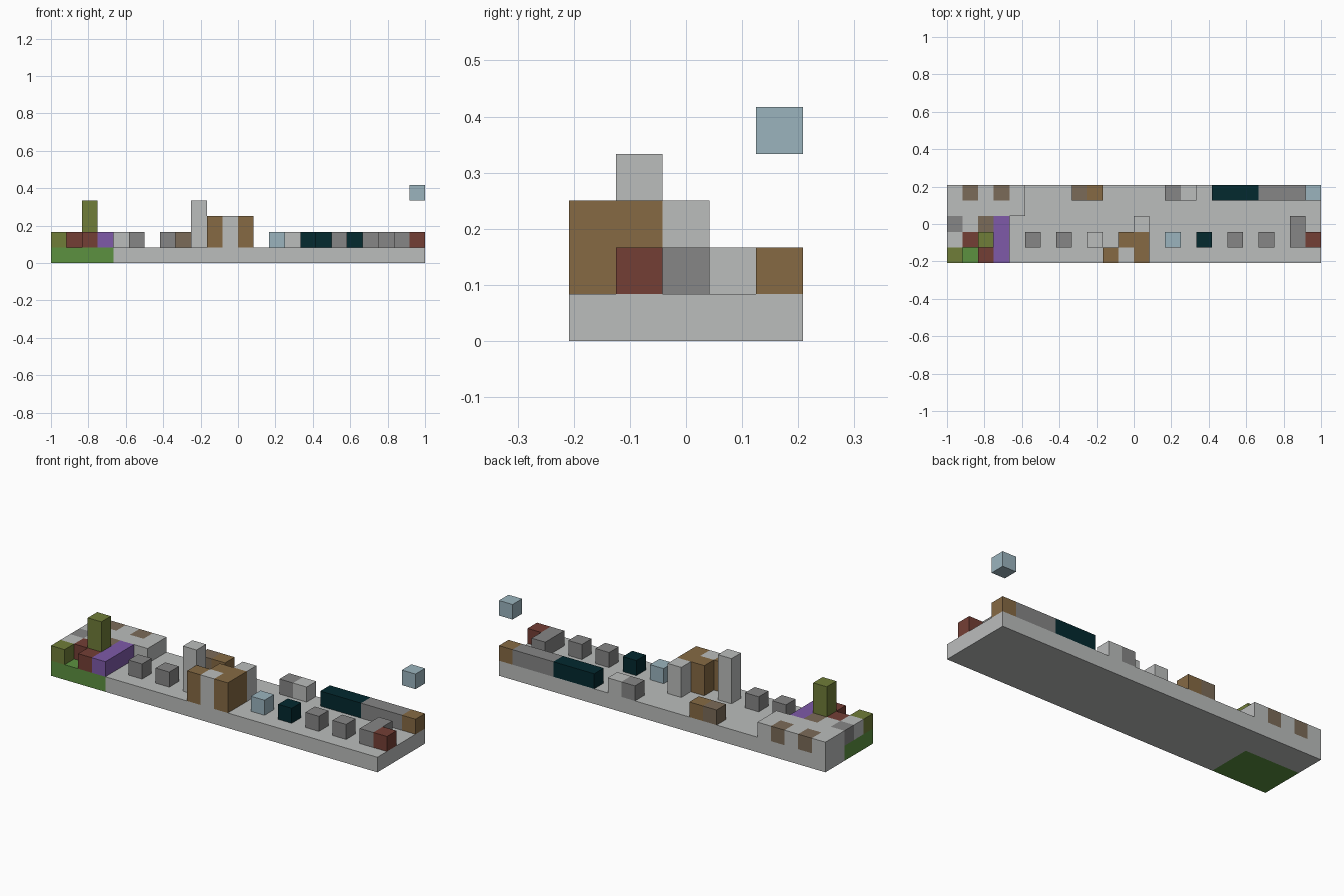
import bpy
import bmesh

cube = bpy.data.objects.get("Cube")
if cube:
    bpy.data.objects.remove(cube, do_unlink=True)

U = 1 / 12          # edge of one block
NX, NY = 24, 5      # blocks along the length and depth


def linear(code):
    """Linear colour from a hex string."""
    out = []
    for i in (0, 2, 4):
        c = int(code[i:i + 2], 16) / 255
        out.append(c / 12.92 if c <= 0.04045 else ((c + 0.055) / 1.055) ** 2.4)
    return (*out, 1)


def material(name, code):
    mat = bpy.data.materials.new(name)
    mat.use_nodes = True
    mat.diffuse_color = linear(code)
    mat.node_tree.nodes["Principled BSDF"].inputs["Base Color"].default_value = linear(code)
    return mat


pale = material("pale grey", "bbbdbc")
grey = material("mid grey", "868686")
brown = material("wood brown", "866a44")
taupe = material("dull brown", "7b6b58")
red = material("brick red", "743f35")
green = material("grass green", "5c9140")
olive = material("leaf olive", "707d38")
purple = material("purple", "7e5aa9")
teal = material("dark teal", "03292f")
blue = material("pale blue", "9bb4be")


def blocks(name, mat, *runs):
    """One object from runs of blocks: (x, y, z, width, depth, height) in block units."""
    bm = bmesh.new()
    for run in runs:
        x, y, z, w, d, h = (*run, 1, 1, 1)[:6] if len(run) == 3 else run
        made = bmesh.ops.create_cube(bm, size=1)["verts"]
        bmesh.ops.scale(bm, verts=made, vec=(w * U, d * U, h * U))
        bmesh.ops.translate(bm, verts=made, vec=(
            (x + w / 2 - NX / 2) * U, (y + d / 2 - NY / 2) * U, (z + h / 2) * U))
    mesh = bpy.data.meshes.new(name)
    bm.to_mesh(mesh)
    bm.free()
    mesh.materials.append(mat)
    obj = bpy.data.objects.new(name, mesh)
    bpy.context.collection.objects.link(obj)
    return obj


# Ground layer, with a grass corner
blocks("base", pale, (4, 0, 0, 20, 5, 1), (0, 3, 0, 4, 2, 1))
blocks("grass", green, (0, 0, 0, 4, 3, 1))

# Raised terrace at the right rear, with coloured blocks set in it
blocks("terrace", pale, (0, 3, 1, 5, 1, 1), (0, 4, 1), (2, 4, 1), (4, 4, 1), (1, 2, 1), (0, 1, 1))
for i, (x, y) in enumerate([(1, 4), (3, 4), (2, 2)]):
    blocks(f"terrace_inset_{i}", taupe, (x, y, 1))
blocks("terrace_stone", grey, (0, 2, 1))

# Garden blocks
blocks("bush", olive, (0, 0, 1))
blocks("tree_column", olive, (2, 1, 1, 1, 1, 3))
blocks("brick_blocks", red, (1, 1, 1), (2, 0, 1))
blocks("purple_bench", purple, (3, 0, 1, 1, 3, 1))

# Central group of columns
blocks("pale_tower", pale, (9, 1, 1, 1, 1, 3))
blocks("wood_columns", brown, (10, 0, 1, 1, 1, 2), (11, 1, 1, 1, 1, 2), (12, 0, 1, 1, 2, 2))
blocks("pale_columns", pale, (11, 0, 1, 1, 1, 2), (12, 2, 1, 1, 1, 2))

# Row of single blocks along the middle
for x, mat in [(5, grey), (7, grey), (14, blue), (16, teal), (18, grey), (20, grey)]:
    blocks(f"row_block_{x}", mat, (x, 1, 1))
blocks("end_stone", grey, (22, 1, 1, 1, 2, 1))
blocks("end_brick", red, (23, 1, 1))

# Rear edge
blocks("rear_dull_block", taupe, (8, 4, 1))
blocks("rear_wood_block", brown, (9, 4, 1))
blocks("rear_grey_block", grey, (14, 4, 1))
blocks("rear_pale_block", pale, (15, 4, 1))
blocks("rear_teal_wall", teal, (17, 4, 1, 3, 1, 1))
blocks("rear_grey_wall", grey, (20, 4, 1, 3, 1, 1))
blocks("rear_corner_block", brown, (23, 4, 1))
blocks("floating_block", blue, (23, 4, 4))
